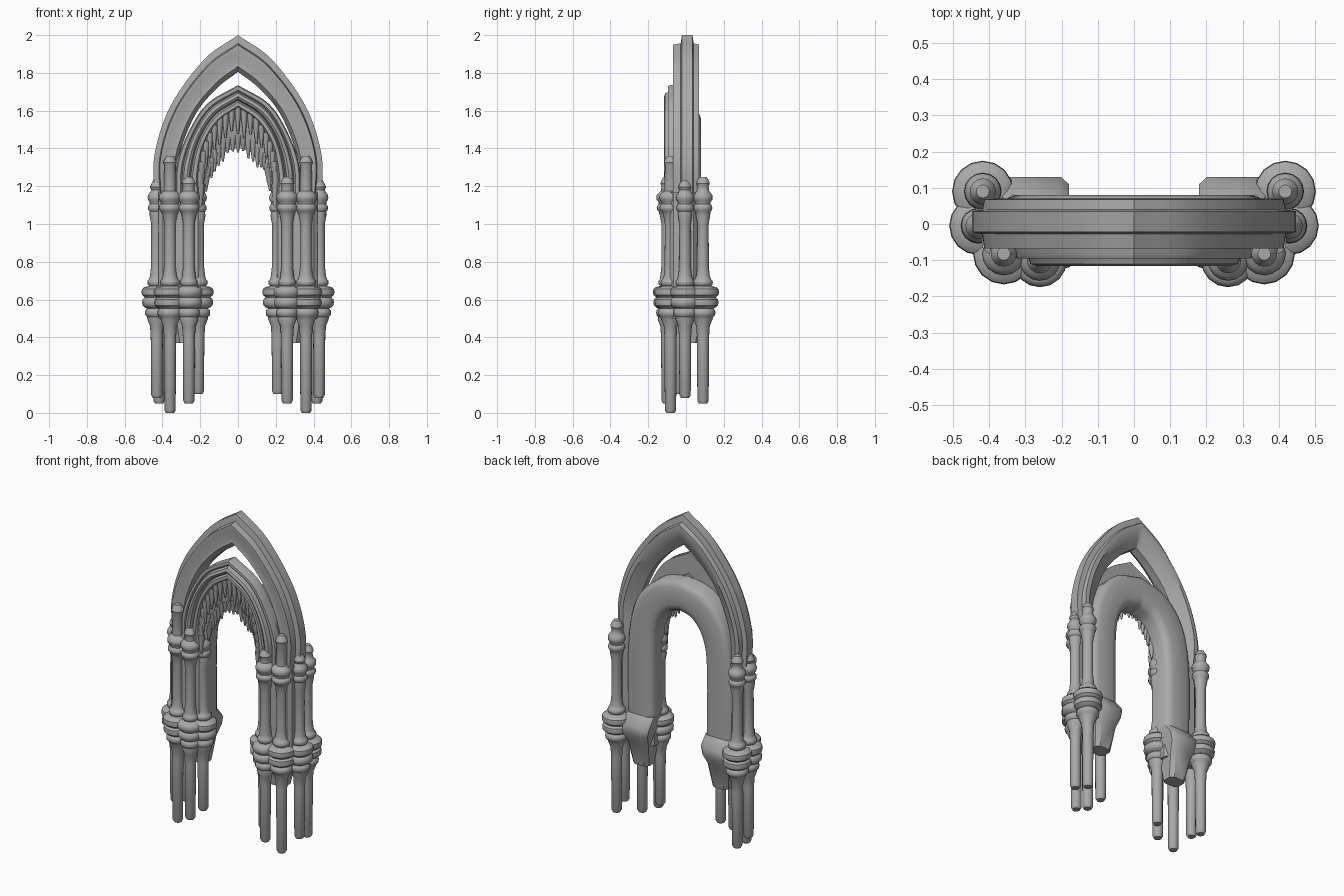
import bpy, bmesh, math, random
from mathutils import Vector, Matrix

random.seed(4)
old = bpy.data.objects.get("Cube")
if old:
    bpy.data.objects.remove(old, do_unlink=True)

stone = bpy.data.materials.new("grey stone")
stone.use_nodes = True
stone.diffuse_color = (0.4, 0.4, 0.4, 1)
stone.node_tree.nodes["Principled BSDF"].inputs["Base Color"].default_value = (0.4, 0.4, 0.4, 1)


def finish(bm, name, angle=40):
    """Turn a bmesh into a shaded stone object."""
    bmesh.ops.recalc_face_normals(bm, faces=bm.faces)
    mesh = bpy.data.meshes.new(name)
    bm.to_mesh(mesh)
    bm.free()
    mesh.materials.append(stone)
    obj = bpy.data.objects.new(name, mesh)
    bpy.context.collection.objects.link(obj)
    bpy.ops.object.select_all(action="DESELECT")
    obj.select_set(True)
    bpy.context.view_layer.objects.active = obj
    bpy.ops.object.shade_smooth_by_angle(angle=math.radians(angle))
    return obj


def loft(bm, rings):
    """Skin closed loops of equal length and cap both ends."""
    loops = [[bm.verts.new(p) for p in ring] for ring in rings]
    n = len(loops[0])
    for a, b in zip(loops, loops[1:]):
        for i in range(n):
            j = (i + 1) % n
            bm.faces.new((a[i], a[j], b[j], b[i]))
    bm.faces.new(loops[0])
    bm.faces.new(loops[-1])


def smooth_path(points, steps=6):
    """Catmull-Rom curve through a few points."""
    p = [Vector(q) for q in points]
    p = [2 * p[0] - p[1]] + p + [2 * p[-1] - p[-2]]
    out = []
    for a, b, c, d in zip(p, p[1:], p[2:], p[3:]):
        for k in range(steps):
            t = k / steps
            out.append(0.5 * (2 * b + (c - a) * t + (2 * a - 5 * b + 4 * c - d) * t * t
                              + (3 * b - a - 3 * c + d) * t ** 3))
    return out + [p[-2]]


def arch(name, outer, inner, section, angle=35):
    """Sweep a section of (outer-to-inner fraction, y) along a symmetric arch."""
    pairs = list(zip(smooth_path(outer), smooth_path(inner)))
    rings = []
    for side, run in ((1, pairs), (-1, pairs[-2::-1])):
        for o, i in run:
            mid = [o.lerp(i, t) for t, y in section]
            rings.append([(side * m.x, y, m.y) for m, (t, y) in zip(mid, section)])
    bm = bmesh.new()
    loft(bm, rings)
    return finish(bm, name, angle)


def column(name, x, y, foot, top, low=1.0, high=1.0):
    """Turned shaft with a wide ring band, a capital and a small finial."""
    profile = [(0.022, foot), (0.03, foot + 0.015), (0.032, 0.4), (0.036, 0.46), (0.05, 0.495)]
    for z, r, h in ((0.53, 0.066, 0.022), (0.585, 0.082, 0.026), (0.64, 0.085, 0.026),
                    (0.69, 0.052, 0.018)):
        profile += [(r * low * k, z + h * s) for k, s in
                    ((0.82, -1), (0.97, -0.6), (1, 0), (0.97, 0.6), (0.82, 1))]
    profile += [(0.036, 0.725), (0.031, 0.77), (0.03, 1.0), (0.038, 1.045)]
    for z, r, h in ((1.085, 0.058, 0.02), (1.14, 0.06, 0.024)):
        profile += [(r * high * k, z + h * s) for k, s in
                    ((0.8, -1), (0.97, -0.5), (1, 0), (0.97, 0.5), (0.8, 1))]
    profile += [(0.032, 1.175), (0.03, top - 0.05), (0.036, top - 0.035), (0.028, top - 0.015),
                (0.018, top)]
    n = 16
    bm = bmesh.new()
    loft(bm, [[(x + r * math.cos(math.tau * i / n), y + r * math.sin(math.tau * i / n), z)
               for i in range(n)] for r, z in profile])
    finish(bm, name)


def block(name, rows):
    """Loft chamfered rectangles given as (z, x0, x1, y0, y1)."""
    rings = []
    for z, x0, x1, y0, y1 in rows:
        c = 0.022 if x0 > 0 else -0.022
        rings.append([(x0 + c, y0, z), (x1 - c, y0, z), (x1, y0 + 0.02, z), (x1, y1 - 0.02, z),
                      (x1 - c, y1, z), (x0 + c, y1, z), (x0, y1 - 0.02, z), (x0, y0 + 0.02, z)])
    bm = bmesh.new()
    loft(bm, rings)
    finish(bm, name)


# Clustered columns, cores and tapered corbels on both sides
for side, word in ((1, "left"), (-1, "right")):
    column(word + "_front_column", side * 0.36, -0.082, 0.0, 1.36)
    column(word + "_inner_front_column", side * 0.26, -0.1, 0.05, 1.25, 0.88, 0.95)
    column(word + "_inner_column", side * 0.21, -0.045, 0.1, 1.22, 0.95, 0.75)
    column(word + "_outer_column", side * 0.43, -0.005, 0.08, 1.23, 0.95, 0.8)
    column(word + "_back_column", side * 0.418, 0.09, 0.05, 1.25, 1.0, 0.85)
    block(word + "_pier_core", [(z, side * 0.19, side * 0.42, -0.085, 0.06)
                                for z in (0.5, 1.17)])
    block(word + "_pier_corbel", [
        (0.37, side * 0.22, side * 0.33, -0.02, 0.07),
        (0.52, side * 0.205, side * 0.35, -0.04, 0.1),
        (0.58, side * 0.19, side * 0.37, -0.05, 0.13),
        (0.63, side * 0.18, side * 0.37, -0.05, 0.13),
        (0.69, side * 0.18, side * 0.36, -0.05, 0.08)])

# Tall pointed outer arch with a narrow rim
arch("outer_arch",
     [(0.44, 1.14), (0.443, 1.36), (0.36, 1.62), (0.18, 1.87), (0, 2.0)],
     [(0.31, 1.14), (0.31, 1.36), (0.225, 1.58), (0.11, 1.72), (0, 1.805)],
     [(0, -0.022), (0, 0.035), (0.22, 0.04), (0.26, 0.068), (0.45, 0.07), (0.75, 0.045),
      (1, 0.02), (1, -0.03), (0.85, -0.06), (0.7, -0.055), (0.4, -0.068), (0.26, -0.068),
      (0.22, -0.028)])

# Smooth round arch running down the back of the piers
arch("back_arch",
     [(0.36, 0.62), (0.36, 1.1), (0.31, 1.38), (0.18, 1.54), (0, 1.595)],
     [(0.18, 0.62), (0.18, 1.1), (0.155, 1.27), (0.09, 1.37), (0, 1.405)],
     [(0, -0.05), (0, 0.055), (0.06, 0.07), (0.2, 0.08), (0.75, 0.08), (0.92, 0.07),
      (1, 0.045), (1, -0.05)], 60)

# Ribbed front arch
front_inner = [(0.2, 1.16), (0.205, 1.26), (0.175, 1.42), (0.1, 1.54), (0, 1.61)]
arch("front_arch",
     [(0.33, 1.16), (0.322, 1.32), (0.265, 1.48), (0.165, 1.635), (0, 1.735)],
     front_inner,
     [(0, -0.03), (0, -0.085), (0.05, -0.096), (0.2, -0.096), (0.27, -0.085), (0.34, -0.11),
      (0.48, -0.116), (0.58, -0.108), (0.64, -0.085), (0.72, -0.105), (0.88, -0.105),
      (1, -0.08), (1, -0.03)])

# Recessed web inside the front arch
web_edge = [(0.175, 1.18), (0.165, 1.25), (0.14, 1.33), (0.08, 1.41), (0, 1.45)]
arch("inner_web", front_inner, web_edge,
     [(0, -0.02), (0, -0.075), (0.5, -0.07), (1, -0.055), (1, -0.02)])

# Ragged hanging points in two rows, following the web
bm = bmesh.new()
for row, (path, depth) in enumerate(((web_edge, -0.045), (front_inner, -0.08))):
    half = smooth_path(path, 3)
    for side in (1, -1):
        for p in half[2 - row:]:
            x = p.x * (0.97 if row else 1.0)
            length = random.uniform(0.06, 0.11) + (0.05 if row else 0)
            top = p.y + 0.02
            spot = Matrix.Translation((side * x, depth, top - length / 2))
            bmesh.ops.create_cone(bm, cap_ends=True, segments=8, radius1=0.005, radius2=0.02,
                                  depth=length, matrix=spot)
finish(bm, "hanging_points", 60)
